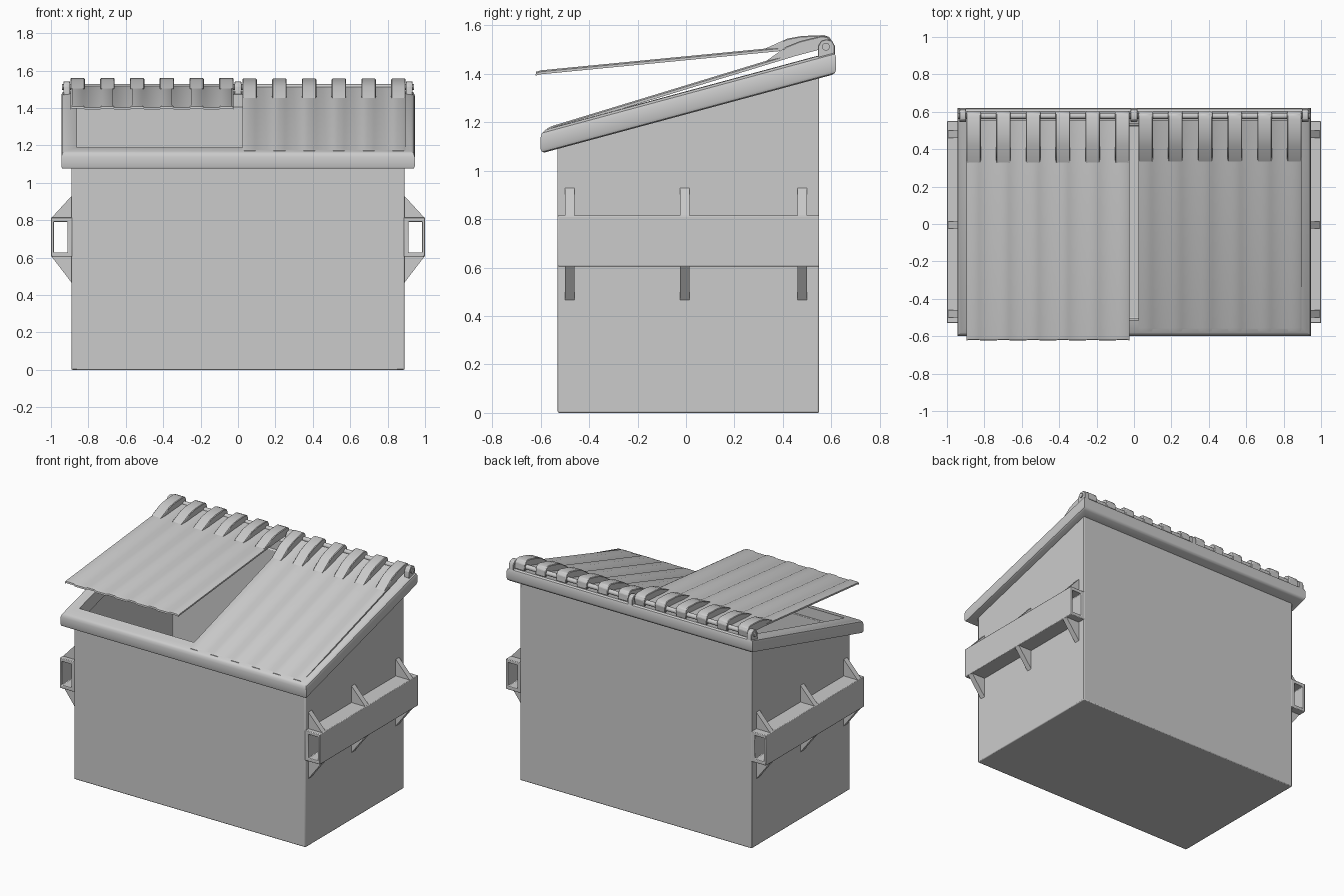
import bpy, bmesh
from math import radians, pi
from mathutils import Matrix, Vector

if "Cube" in bpy.data.objects:
    bpy.data.objects.remove(bpy.data.objects["Cube"])

SLOPE = 0.27          # the mouth of the bin rises towards the back
HINGE = Vector((0, 0.58, 1.51))


def finish(name, bm, bevel=0.0, segments=2, smooth=True):
    bmesh.ops.recalc_face_normals(bm, faces=bm.faces)
    mesh = bpy.data.meshes.new(name)
    bm.to_mesh(mesh)
    bm.free()
    ob = bpy.data.objects.new(name, mesh)
    bpy.context.collection.objects.link(ob)
    if bevel:
        m = ob.modifiers.new("bevel", 'BEVEL')
        m.width, m.segments, m.limit_method = bevel, segments, 'ANGLE'
    if smooth:
        bpy.ops.object.select_all(action='DESELECT')
        ob.select_set(True)
        bpy.context.view_layer.objects.active = ob
        bpy.ops.object.shade_smooth_by_angle(angle=radians(35))
    return ob


def loft(bm, loops, closed=False):
    """Skin equal-length loops; cap both ends unless closed into a ring."""
    rows = [[bm.verts.new(p) for p in lp] for lp in loops]
    n = len(rows[0])
    pairs = list(zip(rows, rows[1:])) + ([(rows[-1], rows[0])] if closed else [])
    for a, b in pairs:
        for i in range(n):
            j = (i + 1) % n
            bm.faces.new((a[i], a[j], b[j], b[i]))
    if not closed:
        bm.faces.new(rows[0])
        bm.faces.new(rows[-1])


def prism(bm, profile, x0, x1):
    """Extrude a (y, z) profile along x."""
    loft(bm, [[(x, y, z) for y, z in profile] for x in (x0, x1)])


def rect(hx, y0, y1, z, slope=0.0):
    return [(x, y, z + slope * y) for x, y in
            ((-hx, y0), (hx, y0), (hx, y1), (-hx, y1))]


# Hollow body with sloped mouth
bm = bmesh.new()
loft(bm, [rect(0.89, -0.53, 0.55, 0), rect(0.89, -0.53, 0.55, 1.26, SLOPE),
          rect(0.865, -0.505, 0.525, 1.26, SLOPE), rect(0.865, -0.505, 0.525, 0.025)])
finish("bin_body", bm, 0.006)

# Rounded rim around the mouth: (outward offset, height) section
section = [(0, 1.235), (0.068, 1.233), (0.08, 1.238), (0.085, 1.25), (0.085, 1.30),
           (0.08, 1.316), (0.066, 1.326), (0, 1.328)]
bm = bmesh.new()
loft(bm, [rect(0.86 + o, -0.515 - o, 0.535 + o, z, SLOPE) for o, z in section], closed=True)
finish("top_rim", bm)

# Fork pockets and their gussets on both sides
for side, label in ((-1, "left"), (1, "right")):
    def tube_loop(x0, x1, z0, z1, y):
        return [(side * x, y, z) for x, z in ((x0, z0), (x1, z0), (x1, z1), (x0, z1))]
    outer, inner = (0.885, 1.0, 0.605, 0.815), (0.912, 0.985, 0.628, 0.792)
    bm = bmesh.new()
    loft(bm, [tube_loop(*outer, -0.53), tube_loop(*outer, 0.55),
              tube_loop(*inner, 0.55), tube_loop(*inner, -0.53)], closed=True)
    finish(label + "_fork_pocket", bm, 0.004)

    bm = bmesh.new()
    for y in (-0.48, -0.005, 0.48):
        for z, tip in ((0.812, 0.935), (0.608, 0.46)):
            loft(bm, [[(side * 0.885, yy, z), (side * 0.998, yy, z),
                       (side * 0.885, yy, tip)] for yy in (y - 0.019, y + 0.019)])
    finish(label + "_pocket_gussets", bm, smooth=False)

# Lids: ribbed sheet plus hinge knuckles, modelled closed
PITCH, WIDTH, X0, X1 = 0.159, 0.077, 0.024, 0.893
sheet_line = [(-0.575, 1.168), (-0.555, 1.178), (0.335, 1.449), (0.45, 1.484), (0.555, 1.512)]
knuckle = [(0.33, 1.452), (0.415, 1.513), (0.47, 1.535), (0.56, 1.557), (0.585, 1.553),
           (0.60, 1.535), (0.603, 1.49), (0.585, 1.49), (0.55, 1.50), (0.45, 1.474)]


def make_lid(name, side, angle):
    turn = (Matrix.Translation(HINGE) @ Matrix.Rotation(radians(angle), 4, 'X')
            @ Matrix.Translation(-HINGE))
    starts = [X0 + PITCH * i for i in range(6)]
    # raised ribs line up with the knuckles
    xs = []
    for s in starts:
        xs += [(s, 0.0), (s + 0.012, 0.006), (s + WIDTH - 0.012, 0.006), (s + WIDTH, 0.0)]
    bm = bmesh.new()
    loops = []
    for y, z in sheet_line:
        top = [(side * x, y, z + h) for x, h in xs]
        under = [(side * x, y, z + h - 0.011) for x, h in reversed(xs)]
        loops.append(top + under)
    loft(bm, loops)
    bm.transform(turn)
    finish(name, bm)

    bm = bmesh.new()
    for s in starts:
        prism(bm, knuckle, side * s, side * (s + WIDTH))
    bm.transform(turn)
    finish(name + "_knuckles", bm, 0.004, 1)


make_lid("right_lid_closed", 1, 0)
make_lid("left_lid_raised", -1, -11.4)

# Hinge rod and its brackets
bm = bmesh.new()
bmesh.ops.create_cone(bm, cap_ends=True, segments=16, radius1=0.016, radius2=0.016, depth=1.88,
                      matrix=Matrix.Translation((0, 0.578, 1.512)) @ Matrix.Rotation(pi / 2, 4, 'Y'))
finish("hinge_rod", bm)

bracket = [(0.545, 1.46), (0.615, 1.46), (0.615, 1.515), (0.603, 1.537),
           (0.58, 1.543), (0.558, 1.537), (0.545, 1.515)]
bm = bmesh.new()
for x in (-0.915, 0, 0.915):
    prism(bm, bracket, x - 0.018, x + 0.018)
finish("hinge_brackets", bm, 0.003, 1)
